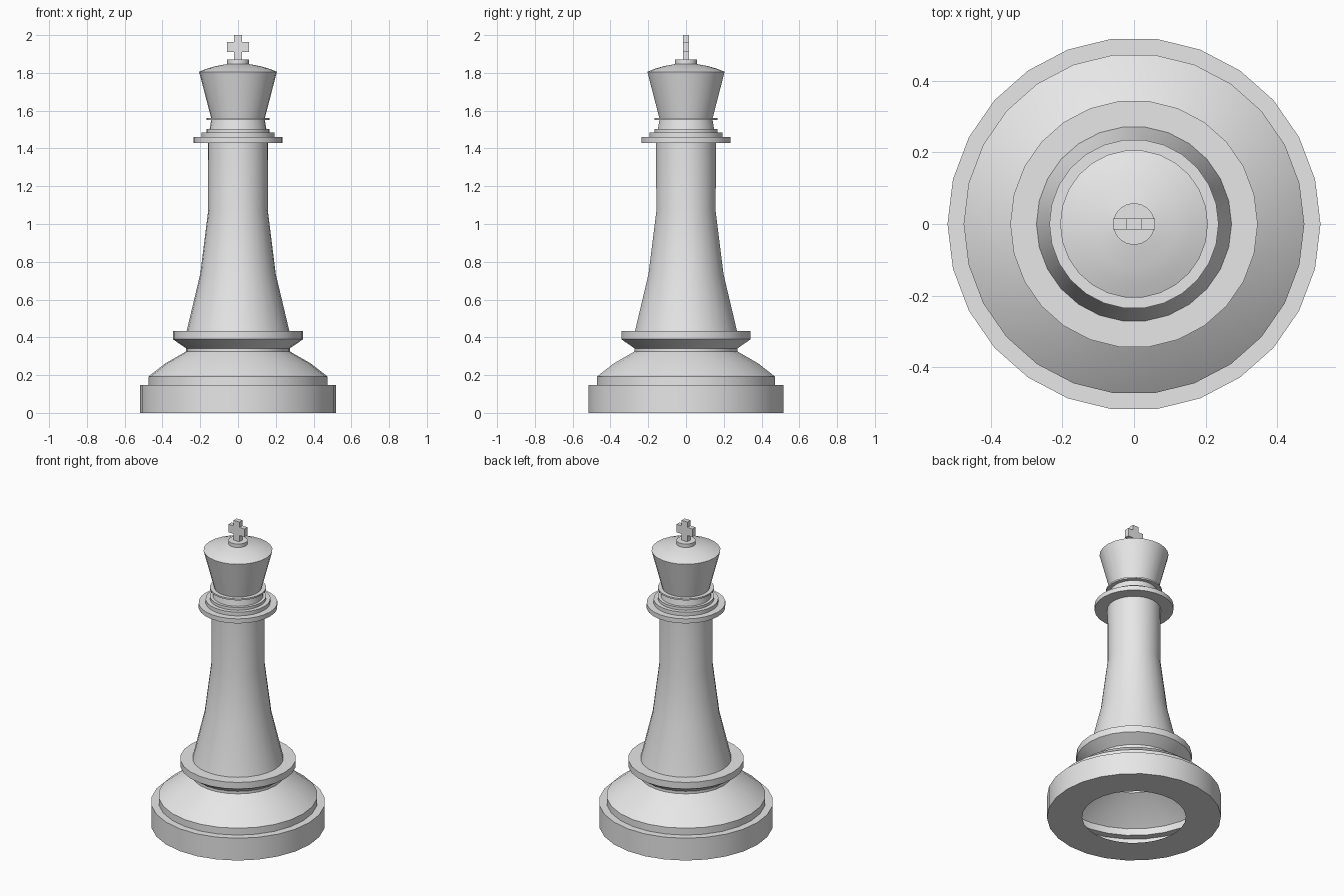
import bpy
import bmesh
import math

SIDES = 26

cube = bpy.data.objects.get("Cube")
if cube:
    bpy.data.objects.remove(cube, do_unlink=True)

# One plain grey for the whole piece
grey = bpy.data.materials.new("light grey")
grey.use_nodes = True
COLOUR = (0.8, 0.8, 0.8, 1)
grey.diffuse_color = COLOUR
grey.node_tree.nodes["Principled BSDF"].inputs["Base Color"].default_value = COLOUR


def finish(name, bm):
    """Turn a bmesh into a named, coloured object."""
    mesh = bpy.data.meshes.new(name)
    bm.to_mesh(mesh)
    bm.free()
    mesh.materials.append(grey)
    obj = bpy.data.objects.new(name, mesh)
    bpy.context.collection.objects.link(obj)
    return obj


def lathe(name, profile):
    """Turn a (radius, height) profile, listed bottom to top, about z."""
    bm = bmesh.new()
    verts = [bm.verts.new((r, 0, z)) for r, z in profile]
    edges = [bm.edges.new(pair) for pair in zip(verts, verts[1:])]
    bmesh.ops.spin(bm, geom=verts + edges, cent=(0, 0, 0), axis=(0, 0, 1),
                   angle=math.tau, steps=SIDES, use_merge=True)
    bmesh.ops.remove_doubles(bm, verts=bm.verts, dist=0.0005)
    bmesh.ops.recalc_face_normals(bm, faces=bm.faces)
    # Make sure the normals point away from the axis
    lean = sum(f.normal.xy.dot(f.calc_center_median().xy) * f.calc_area() for f in bm.faces)
    if lean < 0:
        bmesh.ops.reverse_faces(bm, faces=bm.faces)
    obj = finish(name, bm)
    bpy.ops.object.select_all(action="DESELECT")
    obj.select_set(True)
    bpy.context.view_layer.objects.active = obj
    bpy.ops.object.shade_smooth_by_angle(angle=math.radians(30))
    return obj


# Hollow turned foot, open underneath, with its flared ring
lathe("base", [(0.31, 0), (0.52, 0), (0.52, 0.147), (0.475, 0.147),
               (0.475, 0.192), (0.385, 0.262), (0.275, 0.325),
               (0.275, 0.342), (0.345, 0.39), (0.345, 0.433), (0.272, 0.433)])

# Tapering stem
lathe("stem", [(0.272, 0.433), (0.2, 0.735), (0.158, 1.07), (0.16, 1.43)])

# Stepped collar and the thin ring above it
lathe("collar", [(0.16, 1.43), (0.236, 1.43), (0.236, 1.46), (0.194, 1.46),
                 (0.194, 1.485), (0.168, 1.485), (0.168, 1.503), (0.15, 1.503),
                 (0.142, 1.55), (0.168, 1.55), (0.168, 1.56), (0.142, 1.56)])

# Flaring crown with a shallow domed top
lathe("crown", [(0.142, 1.56), (0.206, 1.806), (0.165, 1.822),
                (0.12, 1.835), (0.058, 1.847)])

# Small button under the cross
lathe("finial_button", [(0.058, 1.847), (0.058, 1.87), (0, 1.87)])

# Flat cross: half outline mirrored across x, extruded in depth
half = [(0.021, 1.87), (0.021, 1.911), (0.058, 1.911),
        (0.058, 1.964), (0.021, 1.964), (0.021, 2.0)]
outline = half + [(-x, z) for x, z in reversed(half)]
bm = bmesh.new()
face = bm.faces.new([bm.verts.new((x, -0.016, z)) for x, z in outline])
back = bmesh.ops.extrude_face_region(bm, geom=[face])["geom"]
bmesh.ops.translate(bm, vec=(0, 0.032, 0),
                    verts=[v for v in back if isinstance(v, bmesh.types.BMVert)])
bmesh.ops.recalc_face_normals(bm, faces=bm.faces)
finish("cross", bm)
